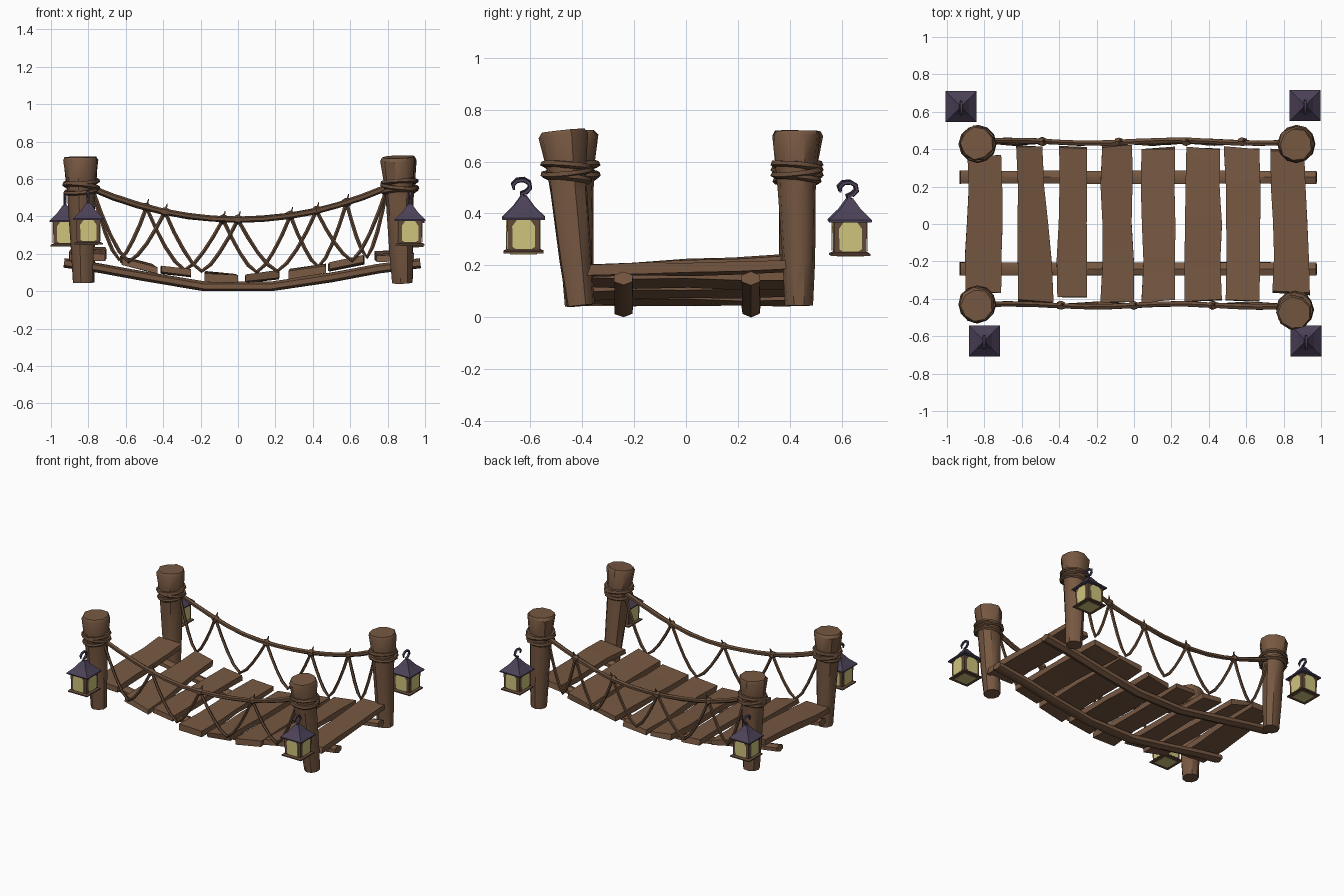
import bpy, bmesh, math, random
from mathutils import Vector

if "Cube" in bpy.data.objects:
    bpy.data.objects.remove(bpy.data.objects["Cube"])

random.seed(4)


def mat(name, rgb):
    m = bpy.data.materials.new(name)
    m.diffuse_color = (*rgb, 1)
    m.use_nodes = True
    m.node_tree.nodes["Principled BSDF"].inputs["Base Color"].default_value = m.diffuse_color
    return m


WOOD = mat("brown wood", (0.185, 0.098, 0.054))
ROPE = mat("dark brown rope", (0.14, 0.075, 0.042))
PURPLE = mat("dark purple metal", (0.072, 0.054, 0.098))
FRAME = mat("lantern frame brown", (0.125, 0.068, 0.042))
GLOW = mat("pale yellow glass", (0.62, 0.55, 0.2))


def finish(bm, name, material, angle=40):
    bmesh.ops.recalc_face_normals(bm, faces=bm.faces)
    me = bpy.data.meshes.new(name)
    bm.to_mesh(me)
    bm.free()
    me.materials.append(material)
    ob = bpy.data.objects.new(name, me)
    bpy.context.collection.objects.link(ob)
    if angle:
        bpy.ops.object.select_all(action='DESELECT')
        ob.select_set(True)
        bpy.context.view_layer.objects.active = ob
        bpy.ops.object.shade_smooth_by_angle(angle=math.radians(angle))
    return ob


def tube(bm, pts, radii, ref, sides=6, closed=False, squash=1.0, jitter=0.0):
    """Sweep a polygon along pts; ref is a direction kept across the path."""
    pts = [Vector(p) for p in pts]
    n = len(pts)
    if not isinstance(radii, (list, tuple)):
        radii = [radii] * n
    rings = []
    for i, p in enumerate(pts):
        a = pts[(i - 1) % n] if closed or i > 0 else p
        b = pts[(i + 1) % n] if closed or i < n - 1 else p
        t = (b - a).normalized()
        v = t.cross(Vector(ref)).normalized()
        u = v.cross(t)
        ring = []
        for k in range(sides):
            ang = math.tau * (k + 0.5) / sides
            r = radii[i] * (1 + random.uniform(-jitter, jitter))
            ring.append(bm.verts.new(p + u * r * math.cos(ang) + v * r * squash * math.sin(ang)))
        rings.append(ring)
    for i in range(n if closed else n - 1):
        r0, r1 = rings[i], rings[(i + 1) % n]
        for k in range(sides):
            j = (k + 1) % sides
            bm.faces.new((r0[k], r0[j], r1[j], r1[k]))
    if not closed:
        bm.faces.new(rings[0])
        bm.faces.new(rings[-1])


# Posts: flared, leaning, with rope wound round the neck
POSTS = {  # name: base x, base y, top x, top y
    "front_left": (-0.83, -0.41, -0.84, -0.435),
    "front_right": (0.88, -0.405, 0.855, -0.475),
    "back_left": (-0.82, 0.42, -0.84, 0.43),
    "back_right": (0.88, 0.435, 0.865, 0.425),
}
for name, (bx, by, tx, ty) in POSTS.items():
    def axis(z):
        f = (z - 0.045) / 0.67
        return Vector((bx + (tx - bx) * f, by + (ty - by) * f, z))
    bm = bmesh.new()
    prof = [(0.045, 0.055), (0.22, 0.063), (0.48, 0.073), (0.58, 0.081), (0.70, 0.095), (0.718, 0.086)]
    tube(bm, [axis(z) for z, r in prof], [r for z, r in prof], (1, 0, 0), 9, jitter=0.05)
    finish(bm, name + "_post", WOOD)
    bm = bmesh.new()
    for z, r, tilt in ((0.535, 0.083, 0.012), (0.56, 0.089, -0.014), (0.583, 0.087, 0.01)):
        c = axis(z)
        ring = [c + Vector((r * math.cos(a), r * math.sin(a), tilt * math.cos(a + tx)))
                for a in [math.tau * k / 12 for k in range(12)]]
        tube(bm, ring, 0.0135, (0, 0, 1), 5, closed=True, jitter=0.15)
    finish(bm, name + "_post_rope", ROPE)

# Curved beams below the deck
for name, y in (("front", -0.24), ("back", 0.25)):
    bm = bmesh.new()
    path = [(-0.93, 0.152), (-0.75, 0.125), (-0.5, 0.08), (-0.18, 0.026), (0.18, 0.026),
            (0.5, 0.074), (0.75, 0.12), (0.975, 0.15)]
    tube(bm, [(x, y, z) for x, z in path], 0.04, (0, 1, 0), 6, squash=0.64, jitter=0.06)
    finish(bm, name + "_beam", WOOD)

# Planks: left/right x at back, left/right x at front, y ends, height, slope along x, rise along y
PLANKS = [
    (-0.89, -0.71, -0.90, -0.71, -0.36, 0.37, 0.20, -0.02, 0.04),
    (-0.63, -0.49, -0.62, -0.43, -0.41, 0.41, 0.143, -0.25, 0.02),
    (-0.40, -0.25, -0.41, -0.25, -0.40, 0.41, 0.105, -0.12, -0.01),
    (-0.17, -0.01, -0.18, 0.0, -0.41, 0.42, 0.074, -0.05, 0.01),
    (0.04, 0.22, 0.04, 0.22, -0.41, 0.41, 0.076, 0.13, -0.01),
    (0.28, 0.46, 0.27, 0.47, -0.41, 0.41, 0.108, 0.17, 0.01),
    (0.48, 0.67, 0.49, 0.67, -0.41, 0.41, 0.150, 0.2, -0.01),
    (0.73, 0.91, 0.74, 0.94, -0.37, 0.40, 0.188, 0.06, 0.02),
]
for i, (bl, br, fl, fr, y0, y1, zc, slope, rise) in enumerate(PLANKS):
    bm = bmesh.new()
    rings = []
    steps = 4
    for s in range(steps + 1):
        f = s / steps
        xl, xr = fl + (bl - fl) * f, fr + (br - fr) * f
        if 0 < s < steps:
            xl += random.uniform(-0.008, 0.012)
            xr += random.uniform(-0.012, 0.008)
        mid = (xl + xr) / 2
        y = y0 + (y1 - y0) * f
        z = zc + rise * (f - 0.5)
        ring = []
        for x, h in ((xl, -0.02), (xr, -0.02), (xr, 0.02), (xl, 0.02)):
            ring.append(bm.verts.new((x, y + random.uniform(-0.012, 0.012),
                                      z + h + slope * (x - mid) + random.uniform(-0.005, 0.005))))
        rings.append(ring)
    for a, b in zip(rings, rings[1:]):
        for k in range(4):
            j = (k + 1) % 4
            bm.faces.new((a[k], a[j], b[j], b[k]))
    bm.faces.new(rings[0])
    bm.faces.new(rings[-1])
    finish(bm, "plank_%d" % (i + 1), WOOD, 30)


# Hand ropes with knots and hanging loops
def rail_z(x):
    return 0.383 + 0.165 * (x / 0.78) ** 2


def deck_z(x):
    return 0.085 + 0.11 * (x / 0.8) ** 2


for name, y, knots in (("front", -0.435, (-0.39, 0.0, 0.42)),
                       ("back", 0.44, (-0.49, -0.08, 0.28, 0.58))):
    bm = bmesh.new()
    xs = [-0.80 + 1.6 * k / 12 for k in range(13)]
    tube(bm, [(x, y + 0.008 * math.sin(7 * x), rail_z(x)) for x in xs], 0.0165, (0, 1, 0), 6, jitter=0.12)
    finish(bm, name + "_hand_rope", ROPE)
    bm = bmesh.new()
    for x in knots:
        slope = 0.54 * x
        tube(bm, [(x + d, y, rail_z(x) + slope * d) for d in (-0.02, 0, 0.02)], [0.018, 0.027, 0.018],
             (0, 1, 0), 6, jitter=0.1)
        tube(bm, [(x, y, rail_z(x)), (x + 0.012, y + 0.01, rail_z(x) + 0.045)], [0.011, 0.003], (0, 1, 0), 4)
    finish(bm, name + "_knots", ROPE)
    bm = bmesh.new()
    ends = [-0.78, *knots, 0.80]
    for a, b in zip(ends, ends[1:]):
        m = (a + b) / 2
        low = deck_z(m) + 0.015
        pts = []
        for k in range(9):
            t = k / 4 - 1
            x = m + (b - a) / 2 * t
            top = rail_z(a if t < 0 else b)
            pts.append((x, y - 0.012 * math.copysign(1, y) * (1 - abs(t)), low + (top - low) * abs(t) ** 1.45))
        tube(bm, pts, 0.0105, (0, 1, 0), 5, jitter=0.1)
    finish(bm, name + "_hanging_loops", ROPE)


# Lanterns
def square(bm, cx, cy, h, z):
    return [bm.verts.new((cx + sx * h, cy + sy * h, z)) for sx, sy in ((-1, -1), (1, -1), (1, 1), (-1, 1))]


def stack(bm, cx, cy, levels):
    """Square tower through (half width, height) levels."""
    rings = [square(bm, cx, cy, h, z) for h, z in levels]
    for a, b in zip(rings, rings[1:]):
        for k in range(4):
            j = (k + 1) % 4
            bm.faces.new((a[k], a[j], b[j], b[k]))
    bm.faces.new(rings[0])
    bm.faces.new(rings[-1])


LANTERNS = {"front_left": (-0.80, -0.625, 0.25), "front_right": (0.92, -0.625, 0.245),
            "back_left": (-0.925, 0.628, 0.24), "back_right": (0.915, 0.633, 0.236)}
for name, (x, y, z) in LANTERNS.items():
    bm = bmesh.new()
    stack(bm, x, y, [(0.077, z), (0.077, z + 0.008), (0.062, z + 0.014), (0.064, z + 0.145)])
    finish(bm, name + "_lantern_body", FRAME, 0)
    bm = bmesh.new()
    stack(bm, x, y, [(0.082, z + 0.130), (0.083, z + 0.138), (0.042, z + 0.178), (0.01, z + 0.222)])
    finish(bm, name + "_lantern_roof", PURPLE, 0)
    # glass panes on four sides and underneath
    bm = bmesh.new()
    outline = [(-0.042, 0.026), (-0.03, 0.018), (0.03, 0.018), (0.044, 0.026), (0.044, 0.105),
               (0.026, 0.130), (-0.026, 0.130), (-0.044, 0.105)]
    for k in range(4):
        c, s = round(math.cos(k * math.pi / 2)), round(math.sin(k * math.pi / 2))
        d = 0.067
        bm.faces.new([bm.verts.new((x + c * d - s * u, y + s * d + c * u, z + v)) for u, v in outline])
    bm.faces.new(list(reversed(square(bm, x, y, 0.052, z - 0.002))))
    bm.normal_update()
    me_faces = list(bm.faces)
    bmesh.ops.solidify(bm, geom=me_faces, thickness=0.002)
    finish(bm, name + "_lantern_glass", GLOW, 0)
    # curled hook on top
    bm = bmesh.new()
    pts = [(x, y, z + 0.21), (x, y - 0.008, z + 0.232)]
    for k in range(7):
        a = math.radians(-60 + 45 * k)
        pts.append((x, y - 0.008 + 0.034 * math.cos(a), z + 0.258 + 0.026 * math.sin(a)))
    tube(bm, pts, [0.01, 0.008] + [0.009] * 6 + [0.004], (1, 0, 0), 5)
    finish(bm, name + "_lantern_hook", PURPLE)
